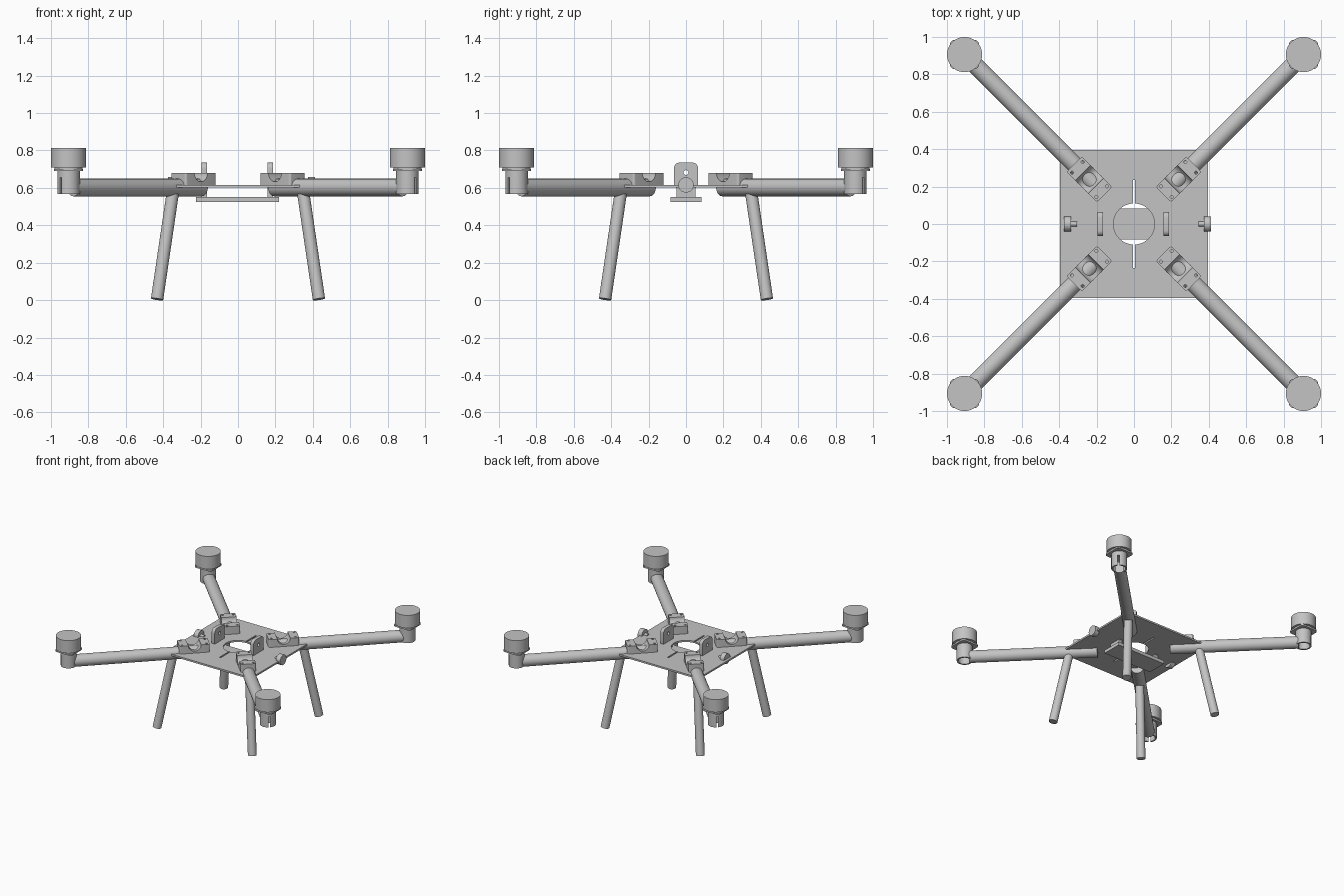
import bpy
from math import pi, sqrt
from mathutils import Vector, Matrix

cube = bpy.data.objects.get("Cube")
if cube:
    bpy.data.objects.remove(cube, do_unlink=True)

grey = bpy.data.materials.new("plain grey")
grey.use_nodes = True
COLOUR = (0.55, 0.55, 0.55, 1)
grey.diffuse_color = COLOUR
grey.node_tree.nodes["Principled BSDF"].inputs["Base Color"].default_value = COLOUR


def finish(name):
    ob = bpy.context.object
    ob.name = name
    ob.data.materials.append(grey)
    return ob


def box(name, lo, hi, spin=None):
    lo, hi = Vector(lo), Vector(hi)
    bpy.ops.mesh.primitive_cube_add(size=1)
    ob = finish(name)
    ob.data.transform(Matrix.Translation((lo + hi) / 2) @ Matrix.Diagonal((*(hi - lo), 1)))
    if spin is not None:
        ob.data.transform(Matrix.Rotation(spin, 4, "Z"))
    return ob


def rod(name, start, end, radius, sides=32, spin=None):
    start, end = Vector(start), Vector(end)
    axis = end - start
    bpy.ops.mesh.primitive_cylinder_add(vertices=sides, radius=radius, depth=axis.length)
    ob = finish(name)
    turn = axis.to_track_quat("Z", "Y").to_matrix().to_4x4()
    ob.data.transform(Matrix.Translation((start + end) / 2) @ turn)
    if spin is not None:
        ob.data.transform(Matrix.Rotation(spin, 4, "Z"))
    return ob


def apply(ob, kind, **settings):
    mod = ob.modifiers.new(kind.lower(), kind)
    for key, value in settings.items():
        setattr(mod, key, value)
    bpy.context.view_layer.objects.active = ob
    bpy.ops.object.modifier_apply(modifier=mod.name)


def cut(ob, cutters):
    for c in cutters:
        c.hide_render = True
        apply(ob, "BOOLEAN", operation="DIFFERENCE", object=c, solver="EXACT")
        bpy.data.objects.remove(c, do_unlink=True)


def round_edges(ob, axis, radius):
    """Round only the edges that run along one axis."""
    weight = ob.data.attributes.new("bevel_weight_edge", "FLOAT", "EDGE")
    for e in ob.data.edges:
        a, b = (ob.data.vertices[v].co for v in e.vertices)
        weight.data[e.index].value = float(abs((b - a).normalized()[axis]) > 0.99)
    apply(ob, "BEVEL", limit_method="WEIGHT", width=radius, segments=6)


def smooth(ob):
    bpy.ops.object.select_all(action="DESELECT")
    ob.select_set(True)
    bpy.context.view_layer.objects.active = ob
    bpy.ops.object.shade_smooth_by_angle(angle=0.6)


parts = []

# Centre plate with round opening and two strap slots
plate = box("centre_plate", (-0.395, -0.395, 0.602), (0.395, 0.395, 0.616))
cut(plate, [rod("opening", (0, 0, 0.5), (0, 0, 0.7), 0.11, 48)]
    + [box("slot", (-0.006, min(s * 0.11, s * 0.235), 0.5),
           (0.006, max(s * 0.11, s * 0.235), 0.7)) for s in (-1, 1)])
parts.append(plate)

# Four arms, each with clamp, leg, motor mount and motor
ARM_Z, CLAMP_R = 0.602, 0.337
for label, spin in (("back_left", pi / 4), ("back_right", 3 * pi / 4),
                    ("front_right", -3 * pi / 4), ("front_left", -pi / 4)):
    arm = rod(label + "_arm", (0.275, 0, ARM_Z), (1.245, 0, ARM_Z), 0.047, spin=spin)
    leg = rod(label + "_leg", (0.49, 0, 0.59), (0.612, 0, 0.005), 0.033, spin=spin)

    # Clamp block with a round channel across it and four bolt holes
    clamp = box(label + "_clamp", (CLAMP_R - 0.115, -0.058, 0.616),
                (CLAMP_R + 0.115, 0.058, 0.68))
    round_edges(clamp, 2, 0.012)
    clamp.data.transform(Matrix.Rotation(spin, 4, "Z"))
    holes = [rod("hole", (CLAMP_R + i * 0.092, j * 0.04, 0.5),
                 (CLAMP_R + i * 0.092, j * 0.04, 0.8), 0.008, 12, spin)
             for i in (-1, 1) for j in (-1, 1)]
    channel = rod("channel", (CLAMP_R, -0.2, 0.682), (CLAMP_R, 0.2, 0.682), 0.049, 32, spin)
    cut(clamp, holes + [channel])

    # Open-ended sleeve with a clamping slit, under a flange and motor can
    hub = Matrix.Rotation(spin, 3, "Z") @ Vector((0.906 * sqrt(2), 0, 0))
    up = lambda z: hub + Vector((0, 0, z))
    sleeve = rod(label + "_motor_sleeve", up(0.568), up(0.7), 0.06)
    outer = 0.906 * sqrt(2)
    cut(sleeve, [rod("bore", up(0.5), up(0.66), 0.048),
                 box("slit", (outer, -0.007, 0.5), (outer + 0.1, 0.007, 0.655), spin)])
    flange = box(label + "_motor_flange", up(0.69) - Vector((0.078, 0.078, 0)),
                 up(0.702) + Vector((0.078, 0.078, 0)))
    round_edges(flange, 2, 0.025)
    collar = rod(label + "_motor_collar", up(0.7), up(0.712), 0.075)
    motor = rod(label + "_motor", up(0.708), up(0.812), 0.094, 48)
    parts += [arm, leg, clamp, sleeve, flange, collar, motor]

# Hanging tray held by two upright brackets
parts.append(box("hanging_tray", (-0.225, -0.083, 0.525), (0.22, 0.083, 0.552)))
for label, x in (("right", -0.18), ("left", 0.173)):
    bracket = box(label + "_bracket", (x - 0.014, -0.065, 0.595), (x + 0.014, 0.065, 0.735))
    round_edges(bracket, 0, 0.03)
    cut(bracket, [rod("eyelet", (x - 0.1, 0, 0.682), (x + 0.1, 0, 0.682), 0.013, 20)])
    foot = box(label + "_bracket_foot", (x - 0.014, -0.05, 0.55), (x + 0.014, 0.05, 0.61))
    parts += [bracket, foot]

# Side knobs with short shafts
for label, x, shaft in (("right", -0.355, -0.305), ("left", 0.392, 0.345)):
    parts.append(rod(label + "_knob", (x - 0.019, 0, 0.616), (x + 0.019, 0, 0.616), 0.041))
    parts.append(rod(label + "_knob_shaft", (x, 0, 0.616), (shaft, 0, 0.616), 0.013, 16))

for ob in parts:
    smooth(ob)
